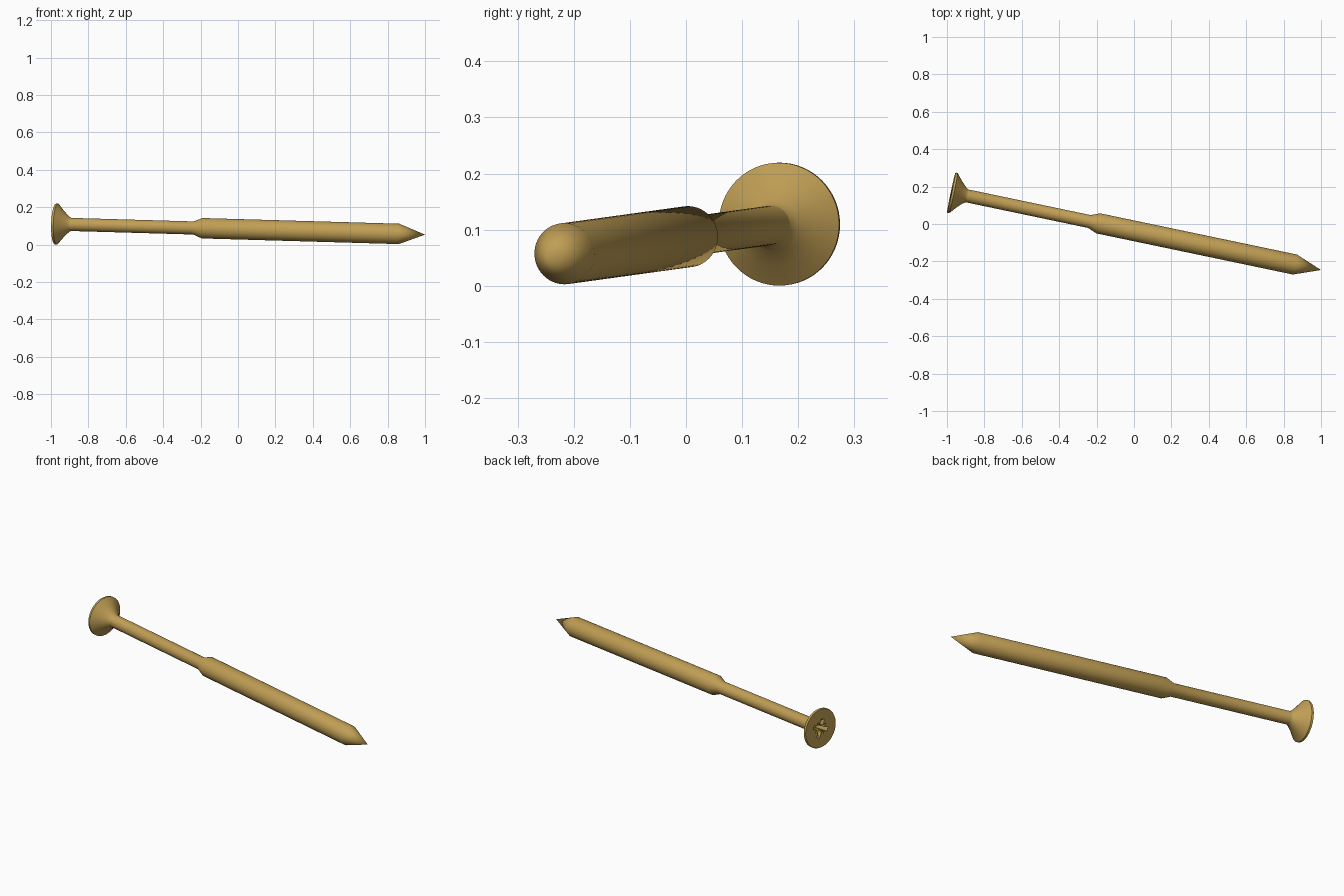
import bpy, bmesh, math
from mathutils import Vector, Matrix

if "Cube" in bpy.data.objects:
    bpy.data.objects.remove(bpy.data.objects["Cube"])

brass = bpy.data.materials.new("yellow_brass")
brass.use_nodes = True
colour = (0.53, 0.345, 0.09, 1)
brass.diffuse_color = colour
brass.node_tree.nodes["Principled BSDF"].inputs["Base Color"].default_value = colour

# Lying pose: local z runs from the head face to the tip
HEAD = Vector((-0.977, 0.168, 0.11))
TIP = Vector((1.0, -0.246, 0.053))
AXIS = TIP - HEAD
LENGTH = AXIS.length
POSE = Matrix.Translation(HEAD) @ AXIS.to_track_quat('Z', 'Y').to_matrix().to_4x4()


def make_object(name, bm):
    bmesh.ops.recalc_face_normals(bm, faces=bm.faces)
    mesh = bpy.data.meshes.new(name)
    bm.to_mesh(mesh)
    bm.free()
    mesh.materials.append(brass)
    obj = bpy.data.objects.new(name, mesh)
    bpy.context.collection.objects.link(obj)
    obj.matrix_world = POSE
    return obj


def lathe(name, profile, sides=64):
    bm = bmesh.new()
    verts = [bm.verts.new((r, 0, z)) for r, z in profile]
    edges = [bm.edges.new(pair) for pair in zip(verts, verts[1:])]
    bmesh.ops.spin(bm, geom=verts + edges, cent=(0, 0, 0), axis=(0, 0, 1),
                   angle=math.tau, steps=sides, use_duplicate=False)
    bmesh.ops.remove_doubles(bm, verts=bm.verts, dist=1e-5)
    rim = [e for e in bm.edges if e.is_boundary]
    bmesh.ops.holes_fill(bm, edges=rim, sides=0)
    return make_object(name, bm)


def slot_cutter(name, half_length, half_width, depth, turn, taper):
    """Bar across the head face that narrows towards its bottom."""
    bm = bmesh.new()
    bmesh.ops.create_cube(bm, size=2)
    for v in bm.verts:
        deep = v.co.z > 0
        v.co.x *= half_length * (taper if deep else 1)
        v.co.y *= half_width * (0.8 if deep else 1)
        v.co.z = depth if deep else -0.01
    bmesh.ops.rotate(bm, verts=bm.verts, cent=(0, 0, 0),
                     matrix=Matrix.Rotation(turn, 3, 'Z'))
    cutter = make_object(name, bm)
    cutter.hide_render = True
    return cutter


# Countersunk head, thin shank, thick plain body and pointed tip
screw = lathe("countersunk_screw", [
    (0.1075, 0), (0.1095, 0.003), (0.1095, 0.012), (0.073, 0.043),
    (0.046, 0.070), (0.036, 0.084), (0.035, 0.088), (0.035, 0.755),
    (0.0545, 0.803), (0.0545, 1.878), (0, LENGTH)])

# Cross recess with four fine ribs between its arms
cutters = []
for i in range(2):
    turn = math.radians(20 + 90 * i)
    cutters.append(slot_cutter("cross_slot_cutter", 0.058, 0.012, 0.055, turn, 0.35))
    cutters.append(slot_cutter("rib_cutter", 0.046, 0.005, 0.022,
                               turn + math.pi / 4, 0.5))

bpy.ops.object.select_all(action='DESELECT')
screw.select_set(True)
bpy.context.view_layer.objects.active = screw
for cutter in cutters:
    cut = screw.modifiers.new("recess", 'BOOLEAN')
    cut.operation = 'DIFFERENCE'
    cut.solver = 'EXACT'
    cut.object = cutter
    bpy.ops.object.modifier_apply(modifier=cut.name)
    bpy.data.objects.remove(cutter)

bpy.ops.object.shade_smooth_by_angle(angle=math.radians(30))
